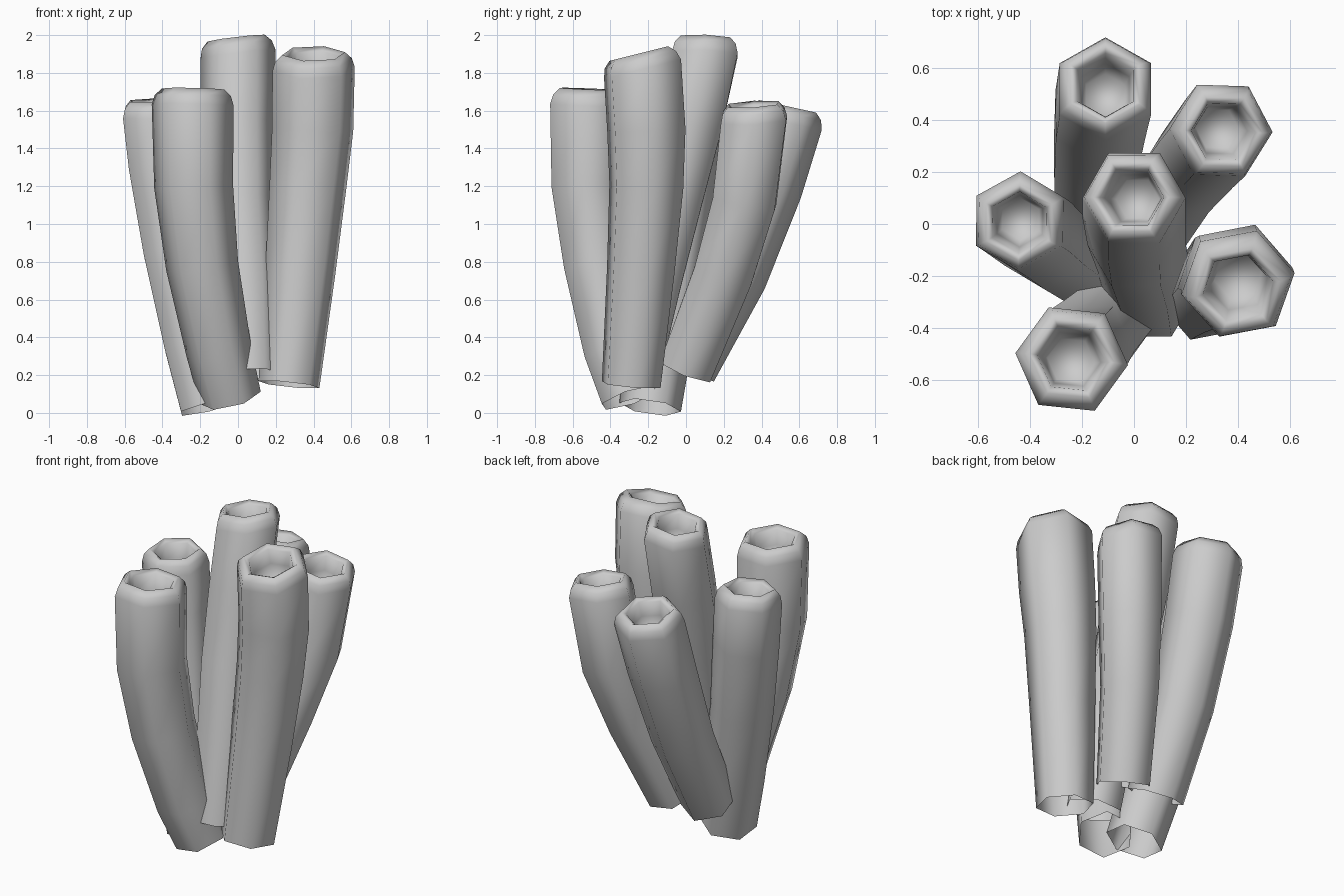
import bpy, bmesh, math
from mathutils import Vector

if "Cube" in bpy.data.objects:
    bpy.data.objects.remove(bpy.data.objects["Cube"])

SIDES = 6
UP = Vector((0, 0, 1))
# Rounded lip and inner pit: (radius factor, offset along the tube axis)
RIM = [(0.93, 0.05), (0.76, 0.085), (0.62, 0.065), (0.52, -0.02), (0.42, -0.12)]


def tube(name, path, r0, r1, spin, tip):
    """Hexagonal tube swept along path, open below, with a rounded hollow top."""
    pts = [Vector(p) for p in path]
    tip_dir = Vector((tip[0], tip[1], 1)).normalized()
    bm = bmesh.new()

    def ring(center, axis, radius):
        q = UP.rotation_difference(axis)
        out = []
        for k in range(SIDES):
            a = math.radians(spin) + k * math.tau / SIDES
            out.append(bm.verts.new(center + q @ Vector((radius * math.cos(a), radius * math.sin(a), 0))))
        return out

    rings = []
    last = len(pts) - 1
    for i, p in enumerate(pts):
        axis = tip_dir if i == last else (pts[i + 1] - pts[max(i - 1, 0)]).normalized()
        t = min(1, (p.z - pts[0].z) / (0.85 * (pts[-1].z - pts[0].z)))
        rings.append(ring(p, axis, r0 + (r1 - r0) * t))
    for f, d in RIM:
        rings.append(ring(pts[-1] + tip_dir * d, tip_dir, r1 * f))
    for a, b in zip(rings, rings[1:]):
        for k in range(SIDES):
            j = (k + 1) % SIDES
            bm.faces.new((a[k], a[j], b[j], b[k]))
    bm.faces.new(rings[-1])
    for f in bm.faces:
        f.smooth = True
    mesh = bpy.data.meshes.new(name)
    bm.to_mesh(mesh)
    bm.free()
    bpy.context.collection.objects.link(bpy.data.objects.new(name, mesh))


# Tall centre tube
tube("centre_tube", [(0.06, -0.29, 0.2), (0.04, -0.18, 0.7), (0.01, -0.08, 1.12),
                     (0.0, 0.02, 1.53), (0.0, 0.1, 1.9)], 0.17, 0.2, 0, (-0.12, 0.04))
# Front tubes
tube("front_right_tube", [(0.27, -0.29, 0.15), (0.33, -0.24, 0.75), (0.37, -0.21, 1.2),
                          (0.395, -0.21, 1.5), (0.4, -0.23, 1.82)], 0.165, 0.222, 11, (0, -0.25))
tube("front_left_tube", [(-0.04, -0.3, 0.08), (-0.1, -0.38, 0.32), (-0.19, -0.47, 0.78),
                         (-0.235, -0.52, 1.2), (-0.24, -0.52, 1.63)], 0.165, 0.218, -6, (0.02, 0.04))
# Left tube
tube("left_tube", [(-0.16, -0.19, 0.03), (-0.24, -0.14, 0.36), (-0.34, -0.07, 0.85),
                   (-0.41, -0.01, 1.3), (-0.44, 0.01, 1.57)], 0.165, 0.193, 29, (-0.03, -0.07))
# Back tubes
tube("back_tube", [(-0.16, 0.0, 0.24), (-0.15, 0.25, 0.73), (-0.13, 0.42, 1.2),
                   (-0.11, 0.52, 1.54)], 0.165, 0.203, 30, (0, 0.22))
tube("back_right_tube", [(0.08, 0.0, 0.23), (0.2, 0.2, 0.74), (0.29, 0.31, 1.12),
                         (0.335, 0.36, 1.55)], 0.165, 0.2, -2, (0.12, -0.06))
